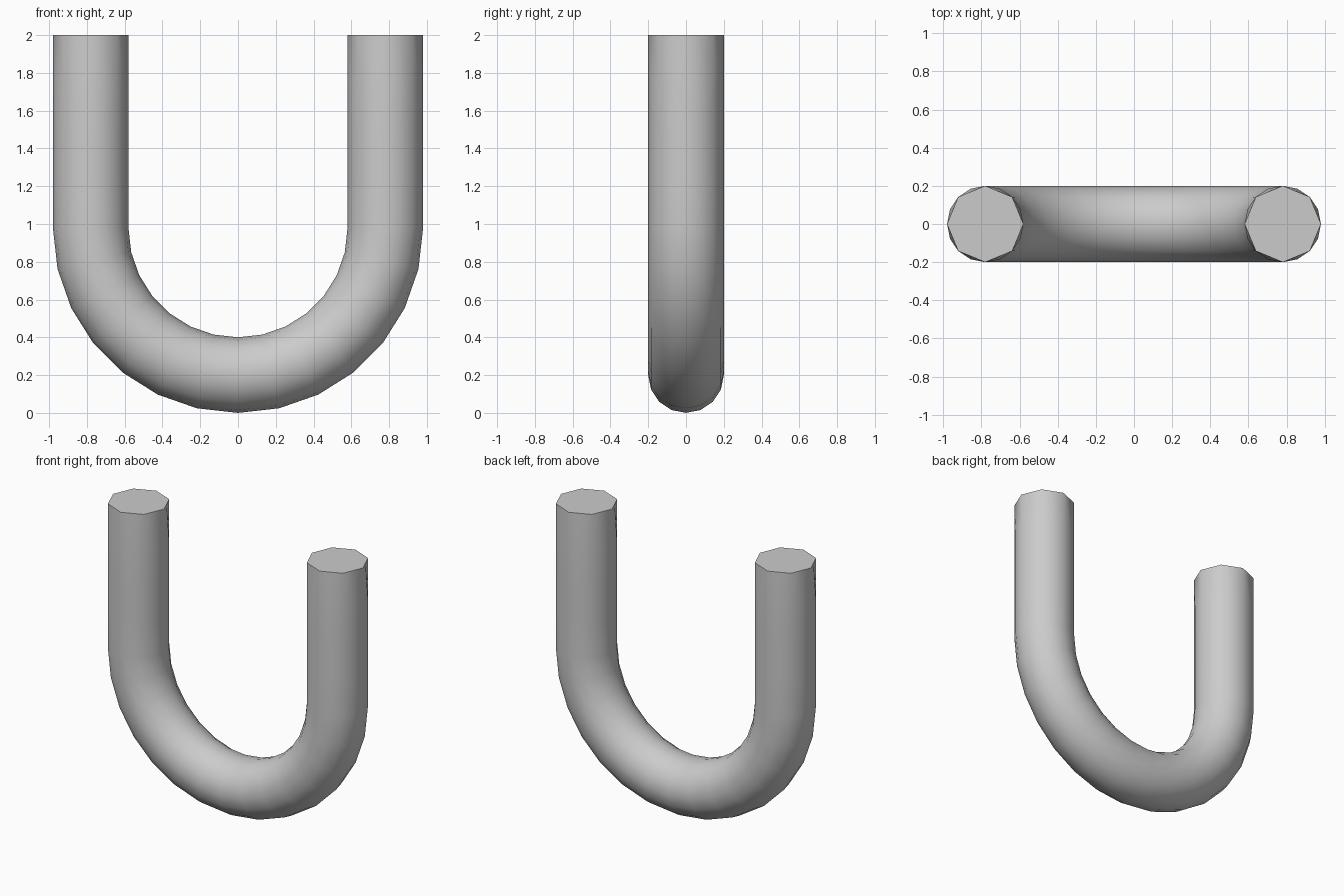
import bpy, bmesh
from math import sin, cos, pi, radians
from mathutils import Vector

cube = bpy.data.objects.get("Cube")
if cube:
    bpy.data.objects.remove(cube)

BEND = 0.78      # radius of the bend's centre line
BEND_Z = 0.98    # height where the straight legs begin
OUTER, BORE = 0.2, 0.14
BEND_STEPS, LEG_STEPS = 14, 4

# Centre line: down the left leg, round the bend, up the right leg
path = []
for i in range(LEG_STEPS):
    path.append((0.0, 2 - (2 - BEND_Z) * i / LEG_STEPS))
for i in range(BEND_STEPS + 1):
    path.append((pi * i / BEND_STEPS, BEND_Z))
for i in range(1, LEG_STEPS + 1):
    path.append((pi, BEND_Z + (2 - BEND_Z) * i / LEG_STEPS))


def wall(bm, sides, radius):
    """Sweep a round section; the open ends have half as many sides."""
    rings = []
    for k, (turn, z) in enumerate(path):
        out = Vector((cos(turn), 0, -sin(turn)))
        centre = Vector((0, 0, z)) + out * BEND
        at_end = k in (0, len(path) - 1)
        ring = []
        for j in range(sides):
            a = 2 * pi * j / sides
            r = radius * (cos(2 * pi / sides) if at_end and j % 2 else 1)
            ring.append(bm.verts.new(centre + out * r * cos(a) + Vector((0, r * sin(a), 0))))
        rings.append(ring)
    for lower, upper in zip(rings, rings[1:]):
        for j in range(sides):
            n = (j + 1) % sides
            bm.faces.new((lower[j], lower[n], upper[n], upper[j]))
    return rings[0], rings[-1]


def loop_edges(bm, ring):
    return [bm.edges.get((v, ring[i - 1])) for i, v in enumerate(ring)]


# Outer skin, inner bore and the flat rims that join them
bm = bmesh.new()
skin_ends = wall(bm, 16, OUTER)
bore_ends = wall(bm, 12, BORE)
for skin, bore in zip(skin_ends, bore_ends):
    bmesh.ops.bridge_loops(bm, edges=loop_edges(bm, skin) + loop_edges(bm, bore))
bmesh.ops.recalc_face_normals(bm, faces=bm.faces)
mesh = bpy.data.meshes.new("u_bend_pipe")
bm.to_mesh(mesh)
bm.free()
pipe = bpy.data.objects.new("u_bend_pipe", mesh)
bpy.context.collection.objects.link(pipe)

# Plain grey finish
grey = bpy.data.materials.new("plain_grey")
grey.use_nodes = True
colour = (0.6, 0.6, 0.6, 1)
grey.diffuse_color = colour
grey.node_tree.nodes["Principled BSDF"].inputs["Base Color"].default_value = colour
mesh.materials.append(grey)

bpy.ops.object.select_all(action='DESELECT')
pipe.select_set(True)
bpy.context.view_layer.objects.active = pipe
bpy.ops.object.shade_smooth_by_angle(angle=radians(35))
